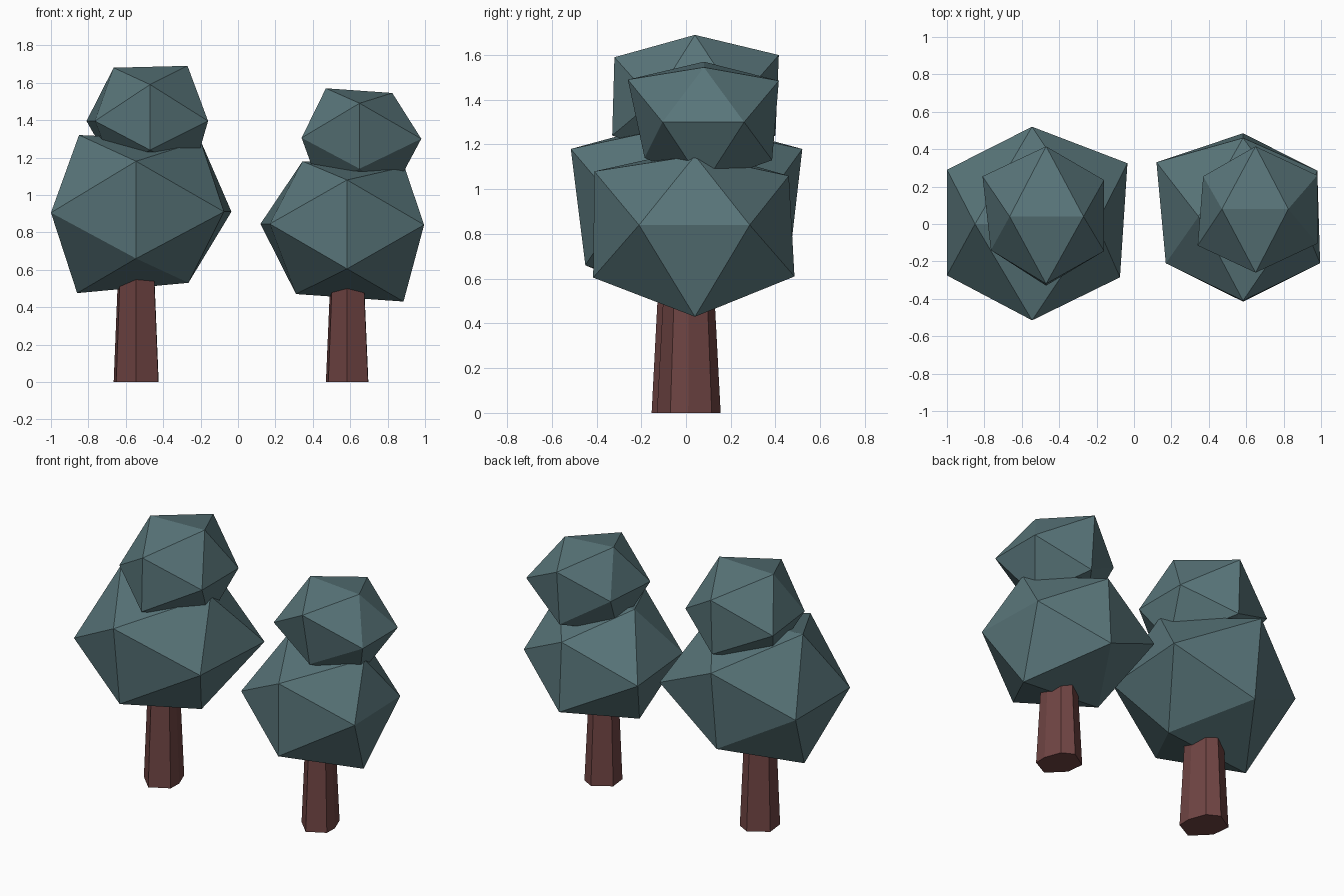
import bpy
import bmesh

default_cube = bpy.data.objects.get("Cube")
if default_cube:
    bpy.data.objects.remove(default_cube, do_unlink=True)


def make_material(name, colour):
    material = bpy.data.materials.new(name)
    material.use_nodes = True
    material.diffuse_color = (*colour, 1)
    shader = next(n for n in material.node_tree.nodes if n.type == "BSDF_PRINCIPLED")
    shader.inputs["Base Color"].default_value = (*colour, 1)
    return material


leaf_green = make_material("muted teal leaf", (0.10, 0.18, 0.195))
bark_brown = make_material("reddish brown bark", (0.16, 0.058, 0.056))


def finish(bm, name, material):
    """Turn the bmesh into a flat shaded object."""
    bmesh.ops.recalc_face_normals(bm, faces=bm.faces)
    mesh = bpy.data.meshes.new(name)
    bm.to_mesh(mesh)
    bm.free()
    mesh.materials.append(material)
    obj = bpy.data.objects.new(name, mesh)
    bpy.context.collection.objects.link(obj)
    return obj


def foliage(name, x, y, top, bottom, right, left, front, back):
    """Uneven twenty-sided clump spanned by six edges, one on each side.

    top and bottom hold two (x, z) ends, right and left hold two (x, y) ends
    and a height, front and back hold two (y, z) ends.
    """
    points = [(px, y, pz) for px, pz in top + bottom]
    for *ends, height in (right, left):
        points += [(px, py, height) for px, py in ends]
    points += [(x, py, pz) for py, pz in front + back]
    bm = bmesh.new()
    for point in points:
        bm.verts.new(point)
    bmesh.ops.convex_hull(bm, input=bm.verts[:])
    return finish(bm, name, leaf_green)


# Uneven seven-sided trunk outline, counter-clockwise from the front
TRUNK_RING = [(0, -.145), (.112, -.085), (.114, -.005), (.075, .1),
              (0, .14), (-.113, .07), (-.1, -.045)]


def trunk(name, x, y, size, height, taper):
    bm = bmesh.new()
    rings = []
    for z, scale in ((0, size), (height, size * taper)):
        rings.append([bm.verts.new((x + px * scale, y + py * scale, z))
                      for px, py in TRUNK_RING])
    low, high = rings
    bm.faces.new(low[::-1])
    bm.faces.new(high)
    count = len(low)
    for i in range(count):
        j = (i + 1) % count
        bm.faces.new((low[i], low[j], high[j], high[i]))
    return finish(bm, name, bark_brown)


# Taller tree on the model's right
trunk("right_tree_trunk", -.545, 0, 1.06, .62, .79)
foliage("right_tree_lower_foliage", -.545, 0,
        top=[(-.85, 1.32), (-.2, 1.29)],
        bottom=[(-.86, .475), (-.265, .53)],
        right=[(-1, -.275), (-1, .29), .905],
        left=[(-.075, -.285), (-.035, .325), .91],
        front=[(-.45, .66), (-.515, 1.18)],
        back=[(.46, .66), (.52, 1.18)])
foliage("right_tree_upper_foliage", -.47, .04,
        top=[(-.665, 1.68), (-.27, 1.69)],
        bottom=[(-.66, 1.13), (-.24, 1.12)],
        right=[(-.765, -.14), (-.81, .255), 1.395],
        left=[(-.16, -.145), (-.16, .235), 1.395],
        front=[(-.33, 1.24), (-.32, 1.59)],
        back=[(.4, 1.24), (.415, 1.6)])

# Shorter tree on the model's left
trunk("left_tree_trunk", .583, .015, 1, .58, .78)
foliage("left_tree_lower_foliage", .583, .04,
        top=[(.345, 1.18), (.89, 1.15)],
        bottom=[(.31, .47), (.885, .43)],
        right=[(.17, -.21), (.12, .33), .845],
        left=[(.995, -.21), (.98, .285), .84],
        front=[(-.415, .605), (-.41, 1.08)],
        back=[(.485, .61), (.46, 1.06)])
foliage("left_tree_upper_foliage", .65, .08,
        top=[(.47, 1.57), (.825, 1.545)],
        bottom=[(.44, 1.03), (.83, 1.02)],
        right=[(.34, -.115), (.37, .255), 1.305],
        left=[(.98, -.105), (.98, .26), 1.3],
        front=[(-.185, 1.14), (-.26, 1.49)],
        back=[(.385, 1.13), (.415, 1.485)])
